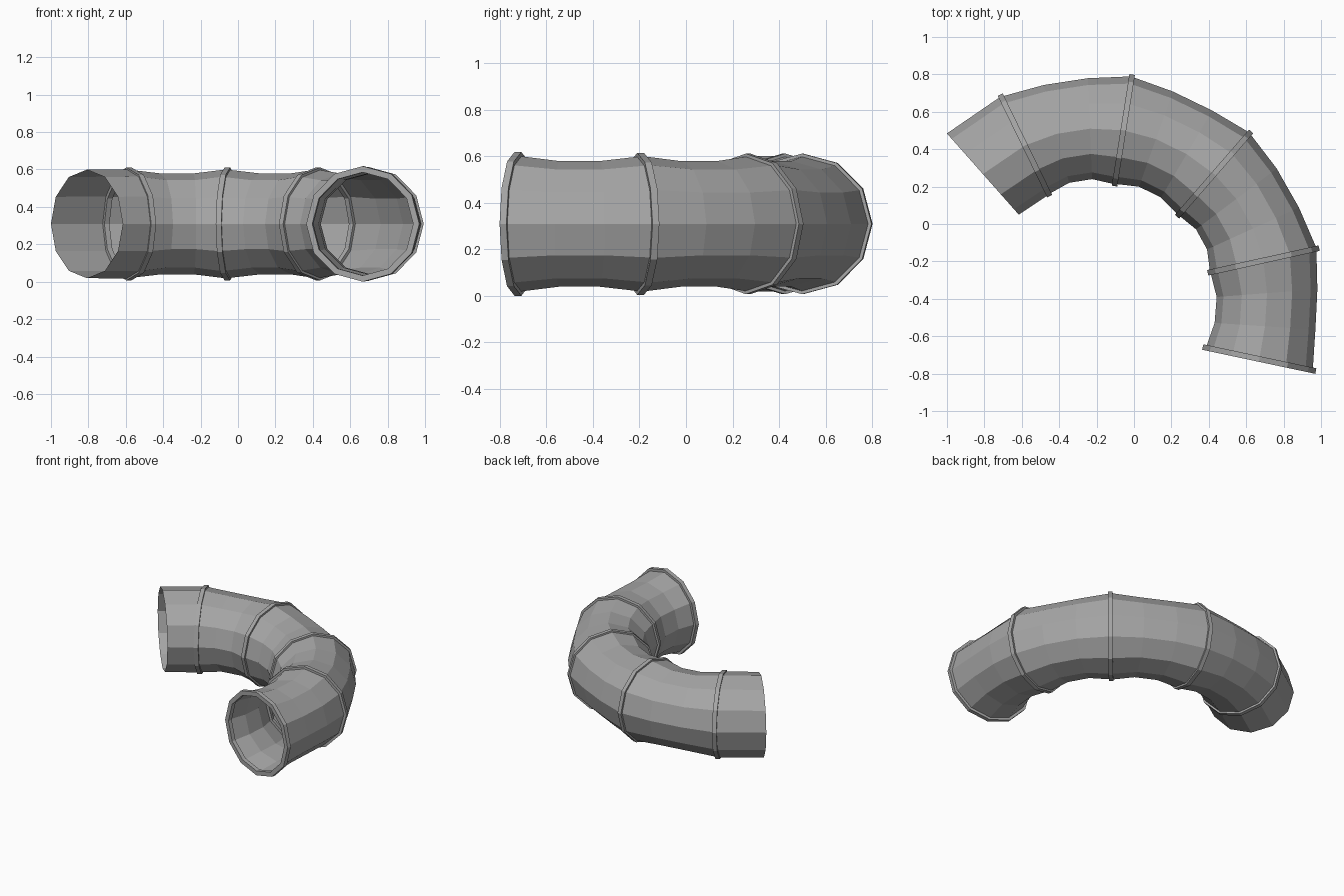
import bpy, math
from mathutils import Vector

cube = bpy.data.objects.get("Cube")
if cube:
    bpy.data.objects.remove(cube, do_unlink=True)

SIDES = 12
AXIS_Z = 0.309

metal = bpy.data.materials.new("grey_metal")
metal.use_nodes = True
GREY = (0.38, 0.38, 0.38, 1)
metal.diffuse_color = GREY
bsdf = metal.node_tree.nodes["Principled BSDF"]
bsdf.inputs["Base Color"].default_value = GREY
bsdf.inputs["Roughness"].default_value = 0.7


def loop(centre, direction, radius):
    """Twelve-sided cross-section standing upright across the direction."""
    side = Vector((direction.y, -direction.x, 0)).normalized()
    up = Vector((0, 0, 1))
    angles = [2 * math.pi * i / SIDES for i in range(SIDES)]
    return [centre + radius * (side * math.cos(a) + up * math.sin(a)) for a in angles]


def skin(name, loops, closed=False):
    """Join successive loops with quads; closed joins the last to the first."""
    verts = [v for ring in loops for v in ring]
    faces = []
    n = len(loops)
    for k in range(n if closed else n - 1):
        a, b = k * SIDES, (k + 1) % n * SIDES
        for i in range(SIDES):
            j = (i + 1) % SIDES
            faces.append((a + i, a + j, b + j, b + i))
    mesh = bpy.data.meshes.new(name)
    mesh.from_pydata(verts, [], faces)
    mesh.materials.append(metal)
    mesh.update()
    obj = bpy.data.objects.new(name, mesh)
    bpy.context.collection.objects.link(obj)
    return obj


def collar(name, centre, direction, radius):
    """Flat band clamped around a joint."""
    half, inner = direction * 0.015, radius - 0.033
    skin(name, [loop(centre - half, direction, inner),
                loop(centre - half, direction, radius),
                loop(centre + half, direction, radius),
                loop(centre + half, direction, inner)], closed=True)


# Joints along the bend: x, y, heading in degrees, collar radius
joints = [
    (0.67, -0.722, 78, 0.309),
    (0.692, -0.195, 102.5, 0.305),
    (0.428, 0.267, 139, 0.302),
    (-0.057, 0.501, 171, 0.302),
    (-0.583, 0.42, 206, 0.302),
    (-0.808, 0.267, 221.5, None),
]
frames = []
for x, y, heading, radius in joints:
    h = math.radians(heading)
    frames.append((Vector((x, y, AXIS_Z)), Vector((math.cos(h), math.sin(h), 0)), radius))

# Pipe sections: waisted between collars, the last one straight
for k in range(len(frames) - 1):
    (p, d, _), (q, e, end_radius) = frames[k], frames[k + 1]
    length = (q - p).length
    loops = [loop(p, d, 0.292)]
    if end_radius:
        for t in (1 / 3, 2 / 3):
            s = 1 - t
            centre = (p * s * s * (1 + 2 * t) + q * t * t * (1 + 2 * s)
                      + length * s * t * (d * s - e * t))
            loops.append(loop(centre, d.lerp(e, t).normalized(), 0.27))
    loops.append(loop(q, e, 0.29))
    skin(f"pipe_section_{k + 1}", loops)

# Collars at every joint except the bare end
for k, (p, d, radius) in enumerate(frames):
    if radius:
        collar(f"collar_{k + 1}", p, d, radius)
